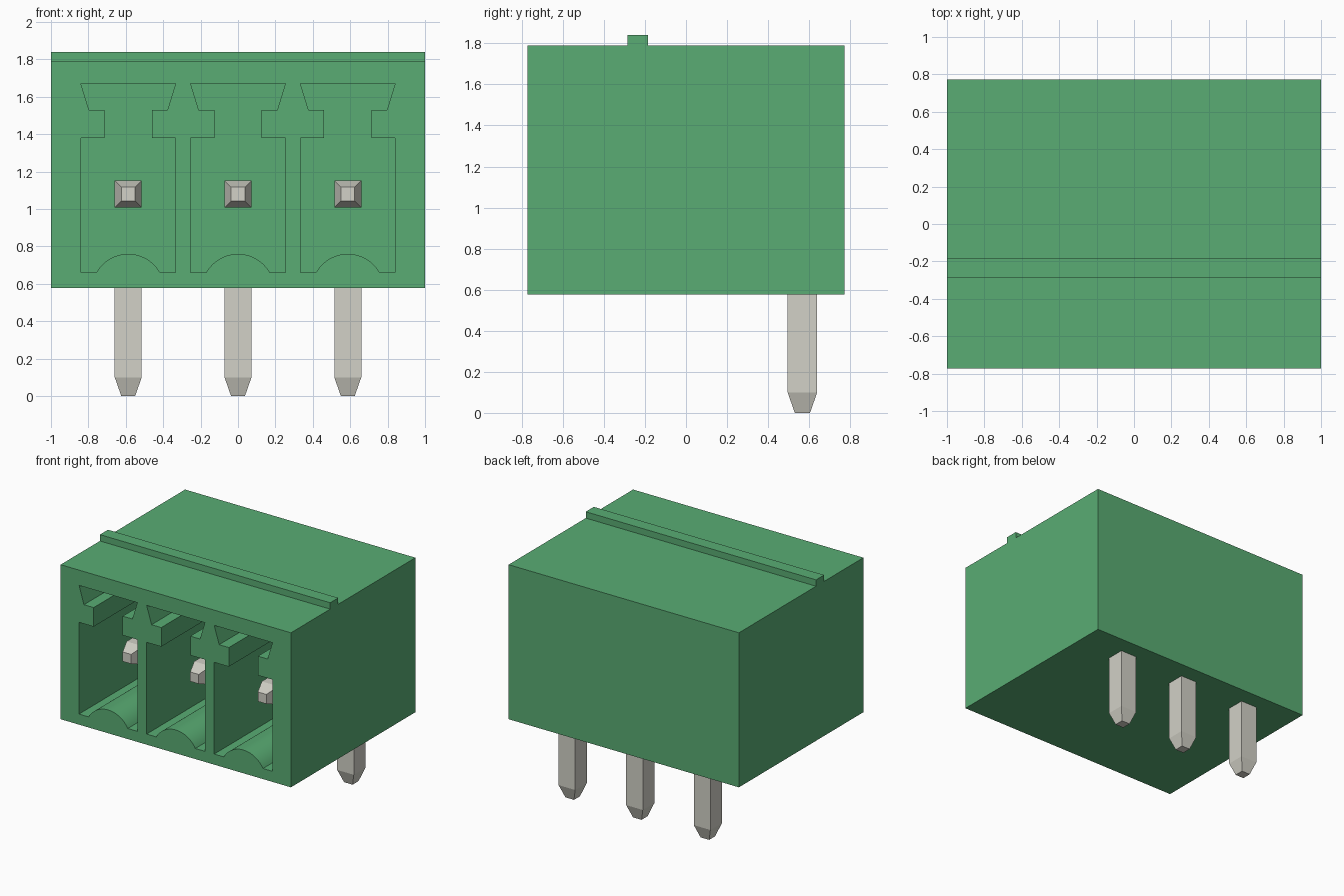
import bpy, bmesh, math
from mathutils import Vector

if "Cube" in bpy.data.objects:
    bpy.data.objects.remove(bpy.data.objects["Cube"], do_unlink=True)


def make_material(name, rgb):
    mat = bpy.data.materials.new(name)
    mat.use_nodes = True
    mat.diffuse_color = (*rgb, 1)
    bsdf = next(n for n in mat.node_tree.nodes if n.type == 'BSDF_PRINCIPLED')
    bsdf.inputs["Base Color"].default_value = (*rgb, 1)
    return mat


GREEN = make_material("green plastic", (0.10, 0.413, 0.172))
METAL = make_material("pin metal", (0.645, 0.638, 0.571))


def finish(bm, name, mat):
    bmesh.ops.recalc_face_normals(bm, faces=bm.faces)
    mesh = bpy.data.meshes.new(name)
    bm.to_mesh(mesh)
    bm.free()
    mesh.materials.append(mat)
    obj = bpy.data.objects.new(name, mesh)
    bpy.context.collection.objects.link(obj)
    return obj


def extrude_profile(name, profile, y0, y1, mat):
    """Extrude an x-z outline from y0 to y1."""
    bm = bmesh.new()
    face = bm.faces.new([bm.verts.new((x, y0, z)) for x, z in profile])
    ext = bmesh.ops.extrude_face_region(bm, geom=[face])
    verts = [v for v in ext["geom"] if isinstance(v, bmesh.types.BMVert)]
    bmesh.ops.translate(bm, verts=verts, vec=(0, y1 - y0, 0))
    return finish(bm, name, mat)


def rectangle(x, z0, z1):
    return [(-x, z0), (x, z0), (x, z1), (-x, z1)]


def tapered_leg(bm, tip, end, half=0.072, tip_half=0.037, taper=0.10):
    """Square bar from tip to end, narrowed at the tip."""
    tip, end = Vector(tip), Vector(end)
    axis = (end - tip).normalized()
    u = Vector((1, 0, 0))
    v = axis.cross(u)
    rings = []
    for centre, h in ((tip, tip_half), (tip + axis * taper, half), (end, half)):
        rings.append([bm.verts.new(centre + u * h * a + v * h * b)
                      for a, b in ((-1, -1), (1, -1), (1, 1), (-1, 1))])
    for a, b in zip(rings, rings[1:]):
        for i in range(4):
            j = (i + 1) % 4
            bm.faces.new((a[i], a[j], b[j], b[i]))
    bm.faces.new(rings[0])
    bm.faces.new(rings[-1])


PITCH = 0.587
FRONT, BACK = -0.772, 0.772
PIN_Y, PIN_Z = 0.567, 1.08

# Housing block
housing = extrude_profile("housing", rectangle(1.0, 0.577, 1.79), FRONT, BACK, GREEN)

# Socket outline: right half mirrored, with a rounded ridge along the floor
half = [(0.253, 0.66), (0.253, 1.38), (0.126, 1.38), (0.126, 1.53),
        (0.21, 1.53), (0.253, 1.67)]
radius = 0.1945
sweep = math.asin(0.17 / radius)
steps = 24
ridge = []
for i in range(steps + 1):
    a = -sweep + 2 * sweep * i / steps
    ridge.append((radius * math.sin(a), 0.76 - radius + radius * math.cos(a)))
outline = ridge + half + [(-x, z) for x, z in reversed(half)]

# Sockets cut into the front
for i in (-1, 0, 1):
    cutter = extrude_profile("socket_cutter",
                             [(x + i * PITCH, z) for x, z in outline],
                             FRONT - 0.1, 0.42, GREEN)
    cutter.hide_render = True
    mod = housing.modifiers.new("socket", 'BOOLEAN')
    mod.operation = 'DIFFERENCE'
    mod.solver = 'EXACT'
    mod.object = cutter
    bpy.context.view_layer.objects.active = housing
    bpy.ops.object.modifier_apply(modifier=mod.name)
    bpy.data.objects.remove(cutter, do_unlink=True)

# Smooth floor ridges with sharp corners kept
bpy.ops.object.select_all(action='DESELECT')
housing.select_set(True)
bpy.context.view_layer.objects.active = housing
bpy.ops.object.shade_smooth_by_angle(angle=math.radians(25))

# Locking rib along the top
extrude_profile("top_rib", rectangle(1.0, 1.785, 1.84), -0.285, -0.185, GREEN)

# Angled contact pins: one leg down through the board, one into the socket
for name, i in (("right_pin", -1), ("middle_pin", 0), ("left_pin", 1)):
    x = i * PITCH
    bm = bmesh.new()
    tapered_leg(bm, (x, PIN_Y, 0), (x, PIN_Y, PIN_Z + 0.072))
    tapered_leg(bm, (x, -0.54, PIN_Z), (x, PIN_Y - 0.072, PIN_Z))
    finish(bm, name, METAL)
